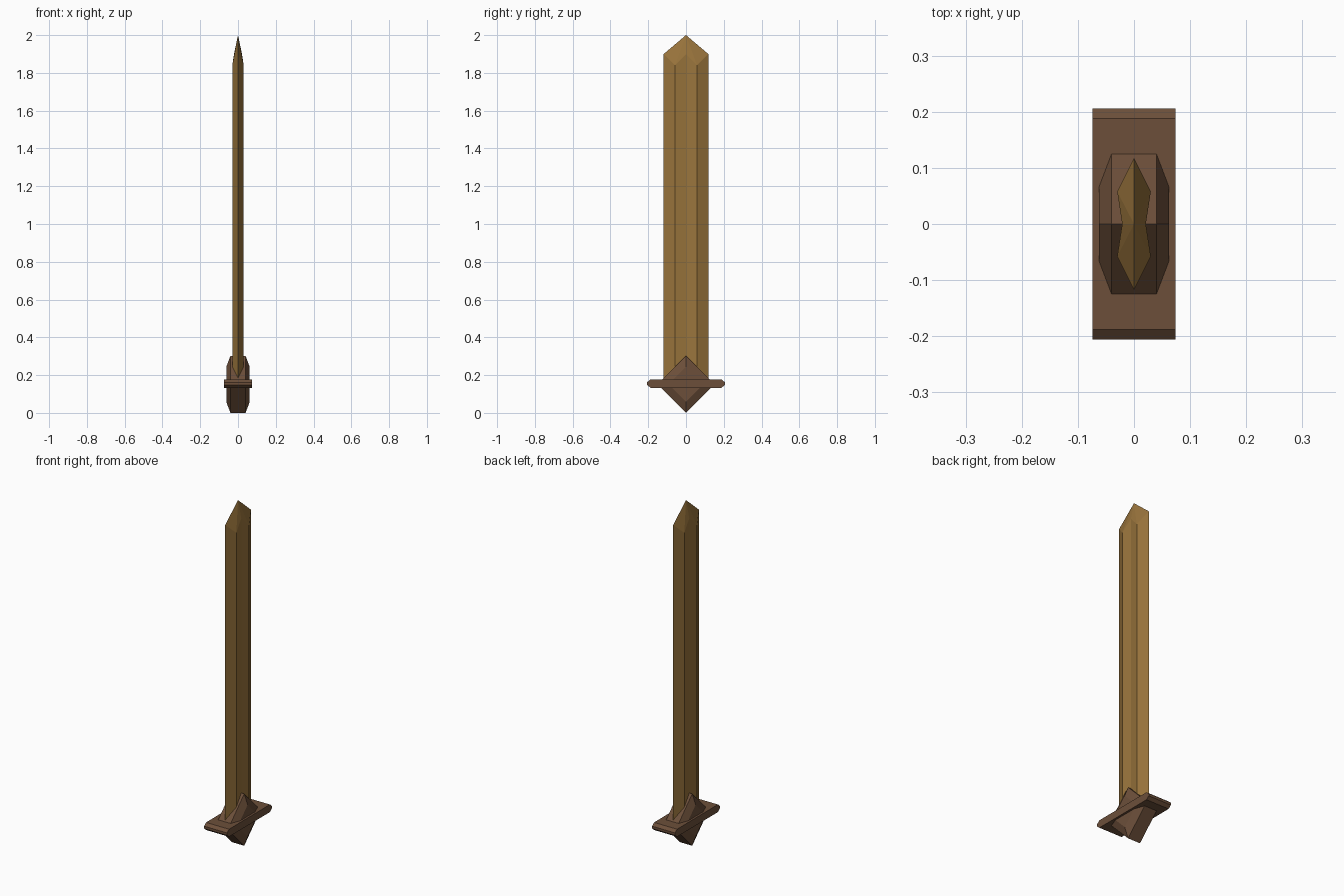
import bpy, bmesh

if "Cube" in bpy.data.objects:
    bpy.data.objects.remove(bpy.data.objects["Cube"])


def material(name, rgb):
    m = bpy.data.materials.new(name)
    m.diffuse_color = (*rgb, 1)
    m.use_nodes = True
    m.node_tree.nodes["Principled BSDF"].inputs["Base Color"].default_value = m.diffuse_color
    return m


gold = material("aged gold", (0.32, 0.175, 0.045))
brown = material("dark brown", (0.15, 0.078, 0.042))


def loft(name, rings, mat, tip=None):
    """Join equal rings of points; close with caps or a tip point."""
    bm = bmesh.new()
    loops = [[bm.verts.new(p) for p in ring] for ring in rings]
    n = len(loops[0])
    for a, b in zip(loops, loops[1:]):
        for i in range(n):
            j = (i + 1) % n
            bm.faces.new((a[i], a[j], b[j], b[i]))
    bm.faces.new(loops[0])
    if tip:
        t = bm.verts.new(tip)
        for i in range(n):
            bm.faces.new((loops[-1][i], loops[-1][(i + 1) % n], t))
    else:
        bm.faces.new(loops[-1])
    bmesh.ops.recalc_face_normals(bm, faces=bm.faces)
    me = bpy.data.meshes.new(name)
    bm.to_mesh(me)
    bm.free()
    me.materials.append(mat)
    ob = bpy.data.objects.new(name, me)
    bpy.context.collection.objects.link(ob)
    return ob


# Blade: hollow-ground eight-sided section with a shallow central groove
def section(z_edge, z_ridge, z_groove):
    e, r, g = (0.118, z_edge), (0.058, z_ridge), (0.0, z_groove)
    return [(0, -e[0], e[1]), (0.03, -r[0], r[1]), (0.021, 0, g[1]),
            (0.03, r[0], r[1]), (0, e[0], e[1]), (-0.03, r[0], r[1]),
            (-0.021, 0, g[1]), (-0.03, -r[0], r[1])]


loft("blade", [section(0.16, 0.16, 0.16), section(1.9, 1.84, 1.9)],
     gold, tip=(0, 0, 2.0))


# Guard block: diamond prism along x with bevelled ends
def diamond(x, h, zc=0.151):
    return [(x, -h, zc), (x, 0, zc - h), (x, h, zc), (x, 0, zc + h)]


loft("guard_block", [diamond(-0.062, 0.093), diamond(-0.04, 0.151),
                     diamond(0.04, 0.151), diamond(0.062, 0.093)], brown)

# Crossguard plate: flat bar with chamfered ends
half = [(0.188, 0.133), (0.206, 0.148), (0.206, 0.162), (0.188, 0.177)]
profile = half + [(-y, z) for y, z in reversed(half)]
loft("crossguard", [[(x, y, z) for y, z in profile] for x in (-0.074, 0.074)],
     brown)
